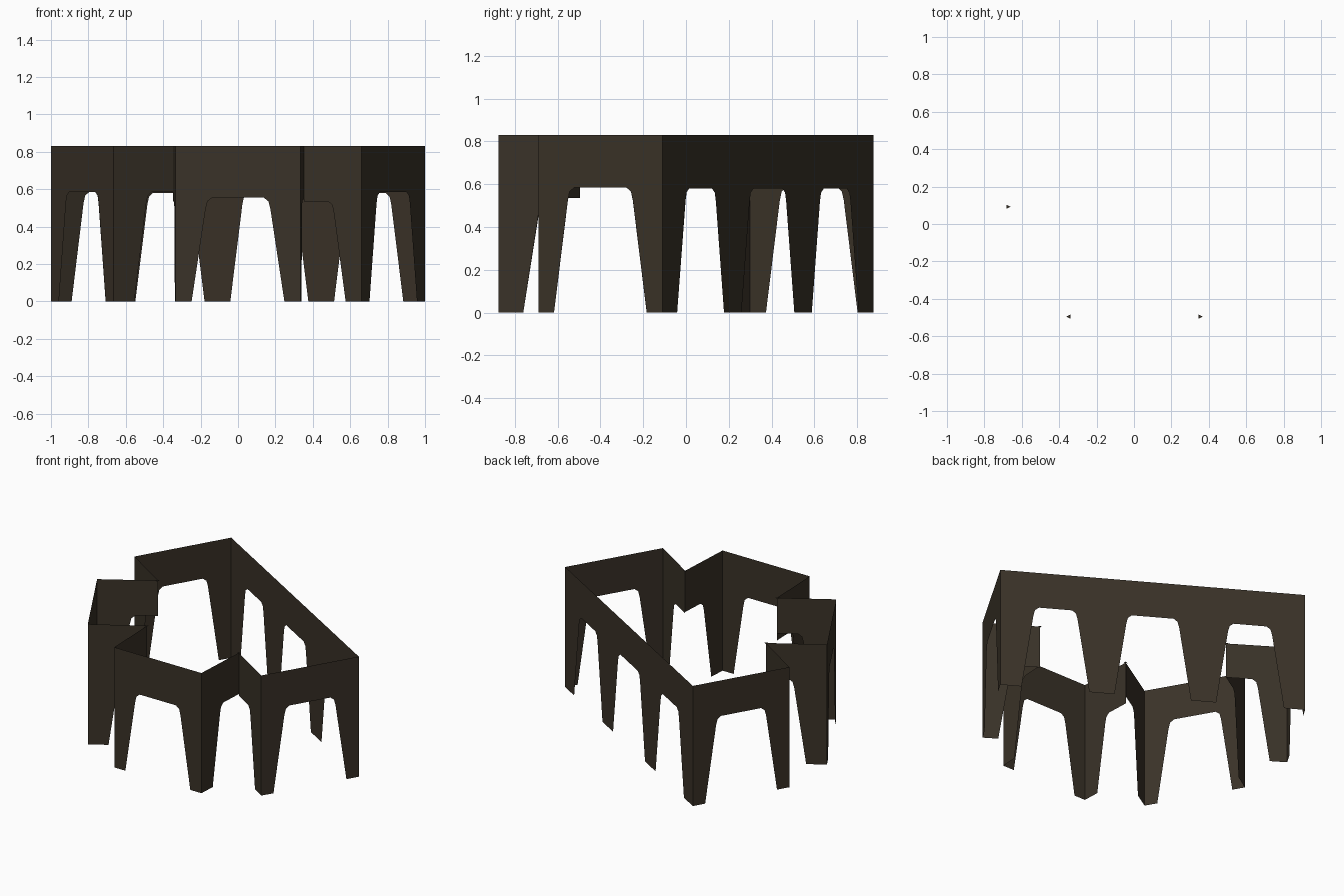
import bpy, bmesh
from mathutils import Vector

if "Cube" in bpy.data.objects:
    bpy.data.objects.remove(bpy.data.objects["Cube"])

TOP = 0.83
brown = bpy.data.materials.new("dark brown")
brown.diffuse_color = (0.042, 0.032, 0.021, 1)
brown.use_nodes = True
brown.node_tree.nodes["Principled BSDF"].inputs["Base Color"].default_value = brown.diffuse_color


def make_object(name, polys):
    """Flat object from a list of 3D polygons."""
    bm = bmesh.new()
    for pts in polys:
        bm.faces.new([bm.verts.new(p) for p in pts])
    me = bpy.data.meshes.new(name)
    bm.to_mesh(me)
    bm.free()
    me.materials.append(brown)
    bpy.context.collection.objects.link(bpy.data.objects.new(name, me))


def leg_edge(t, s, foot, h):
    """Tapered leg edge with a rounded arch corner, from the foot upward."""
    return [(t + s * foot, 0), (t + s * (foot + 0.075), h - 0.06),
            (t + s * (foot + 0.085), h - 0.02), (t + s * (foot + 0.11), h)]


def wall(name, a, b, profile):
    """Stand a (distance, height) profile on the plan line a to b, facing out."""
    a, b = Vector(a), Vector(b)
    d = (b - a).normalized()
    make_object(name, [[(a.x + d.x * t, a.y + d.y * t, z) for t, z in reversed(profile)]])


def arched_wall(name, a, b, h=0.585, bays=1, end_foot=0.085, mid_foot=0.08):
    length = (Vector(b) - Vector(a)).length
    w = length / bays
    prof = [(0, 0)]
    for i in range(bays):
        f0 = end_foot if i == 0 else mid_foot
        f1 = end_foot if i == bays - 1 else mid_foot
        prof += leg_edge(i * w, 1, f0, h)
        prof += reversed(leg_edge((i + 1) * w, -1, f1, h))
    wall(name, a, b, prof + [(length, 0), (length, TOP), (0, TOP)])


def half_arch(name, outer, inner, h, foot, flip=False):
    """Notch wall: leg at the outer corner, arch running to the inner corner."""
    length = (Vector(inner) - Vector(outer)).length
    prof = [(0, 0)] + leg_edge(0, 1, foot, h) + [(length, h), (length, TOP), (0, TOP)]
    if flip:                     # walked from the inner corner instead
        prof = [(length - t, z) for t, z in reversed(prof)]
        outer, inner = inner, outer
    wall(name, outer, inner, prof)


# plan corners, clockwise from the back
A, B, C, D = (-0.665, 0.875), (1, -0.11), (0.66, -0.69), (0.353, -0.495)
E, F, G, H = (0.333, -0.875), (-0.333, -0.875), (-0.348, -0.495), (-0.665, -0.69)
I, J, K = (-1, -0.11), (-0.675, 0.092), (-1, 0.3)

# main walls
arched_wall("long_back_wall", A, B, 0.58, bays=3, end_foot=0.135)
arched_wall("right_wall", B, C)
arched_wall("front_wall", E, F, 0.555)
arched_wall("left_front_wall", H, I)
arched_wall("left_back_wall", K, A)

# notch walls
half_arch("right_notch_outer", C, D, 0.535, 0.1)
half_arch("right_notch_inner", E, D, 0.545, 0.115, flip=True)
half_arch("front_left_notch_inner", F, G, 0.535, 0.115)
half_arch("front_left_notch_outer", H, G, 0.585, 0.13, flip=True)
half_arch("left_notch_front", I, J, 0.585, 0.13)
half_arch("left_notch_back", K, J, 0.585, 0.11, flip=True)

# tiny corner caps at the inner notch corners
caps = []
for (x, y), s in ((D, 1), (G, -1), (J, 1)):
    tri = [(x - s * 0.008, y - 0.011, TOP), (x + s * 0.014, y, TOP), (x - s * 0.008, y + 0.011, TOP)]
    caps.append(tri if s > 0 else tri[::-1])
make_object("notch_corner_caps", caps)
